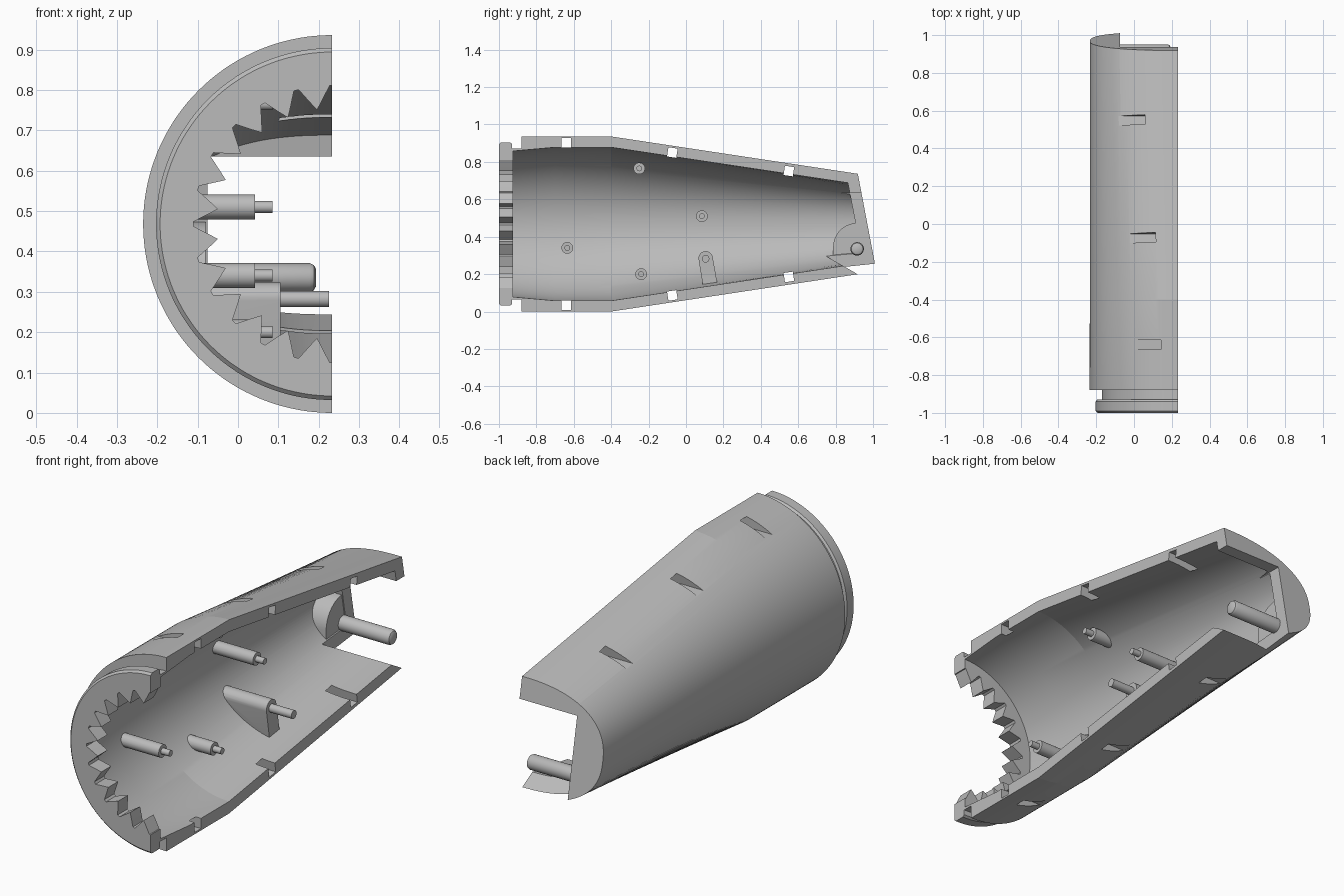
import bpy, bmesh, math
from mathutils import Vector

cube = bpy.data.objects.get("Cube")
if cube:
    bpy.data.objects.remove(cube)

CUT, AXIS = 0.233, 0.468      # open face in x, axis height in z

grey = bpy.data.materials.new("matte grey")
grey.use_nodes = True
grey.diffuse_color = (0.5, 0.5, 0.5, 1)
grey.node_tree.nodes["Principled BSDF"].inputs["Base Color"].default_value = (0.5, 0.5, 0.5, 1)


def finish(name, bm):
    bmesh.ops.recalc_face_normals(bm, faces=bm.faces)
    mesh = bpy.data.meshes.new(name)
    bm.to_mesh(mesh)
    bm.free()
    mesh.materials.append(grey)
    obj = bpy.data.objects.new(name, mesh)
    bpy.context.collection.objects.link(obj)
    return obj


def skin(bm, rings):
    """Join closed rings of points and cap both ends."""
    rings = [[bm.verts.new(p) for p in ring] for ring in rings]
    n = len(rings[0])
    for a, b in zip(rings, rings[1:]):
        for i in range(n):
            j = (i + 1) % n
            bm.faces.new((a[i], a[j], b[j], b[i]))
    bm.faces.new(rings[0])
    bm.faces.new(rings[-1])


def half_loft(name, stations, end_point, face_x, segs=72):
    """Half body from (y, height radius, depth radius, roundness), with a slanted end."""
    rings = []
    for y, b, a, p in stations:
        ring = []
        for i in range(segs + 1):
            t = math.pi * i / segs
            s, c = max(math.sin(t), 0), math.cos(t)
            if i in (0, segs):
                s = 0
            ring.append((CUT - a * s ** (2 / p), y,
                         AXIS + b * math.copysign(abs(c) ** (2 / p), c)))
        if face_x > CUT:
            ring = [(face_x, y, AXIS + b)] + ring + [(face_x, y, AXIS - b)]
        rings.append(ring)
    bm = bmesh.new()
    skin(bm, rings)
    cut = bmesh.ops.bisect_plane(bm, geom=bm.verts[:] + bm.edges[:] + bm.faces[:],
                                 plane_co=end_point, plane_no=(0, 1, 0.19), clear_outer=True)
    edges = [e for e in cut["geom_cut"] if isinstance(e, bmesh.types.BMEdge)]
    bmesh.ops.holes_fill(bm, edges=edges, sides=0)
    return finish(name, bm)


def prism(name, points, start, end, axis="x"):
    """Extrude an outline along x (points are y, z) or along y (points are x, z)."""
    place = (lambda u, v, d: (d, u, v)) if axis == "x" else (lambda u, v, d: (u, d, v))
    bm = bmesh.new()
    skin(bm, [[place(u, v, d) for u, v in points] for d in (start, end)])
    return finish(name, bm)


def arc(cy, cz, r, first=0, last=360, n=32):
    full = last - first == 360
    return [(cy + r * math.cos(math.radians(first + (last - first) * i / n)),
             cz + r * math.sin(math.radians(first + (last - first) * i / n)))
            for i in range(n if full else n + 1)]


def combine(obj, tool, operation, keep=False):
    """Apply a boolean and, unless it is needed again, remove the tool."""
    mod = obj.modifiers.new("cut", "BOOLEAN")
    mod.operation, mod.solver, mod.object = operation, "EXACT", tool
    bpy.context.view_layer.update()
    with bpy.context.temp_override(object=obj, active_object=obj, selected_objects=[obj]):
        bpy.ops.object.modifier_apply(modifier=mod.name)
    if not keep:
        bpy.data.objects.remove(tool)


# Tapered half shell with a front flange and groove
outer = [(-1.0, .426, .426, 2), (-.99, .436, .436, 2), (-.94, .436, .436, 2),
         (-.93, .428, .428, 2), (-.93, .403, .403, 2), (-.88, .403, .403, 2),
         (-.88, .468, .468, 2), (-.4, .468, .467, 2), (1.1, .241, .467, 2.5)]
shell = half_loft("half_shell", outer, (0, .92, .73), CUT)

# Hollow interior
inner = [(-.925, .39, .39, 2), (-.7, .41, .41, 2), (-.4, .41, .41, 2), (1.1, .185, .405, 2.5)]
cavity = half_loft("cavity", inner, (0, .865, .69), .3)

# Mounting pegs, each with a thin tip, trimmed to the inner wall
parts = []
for i, (y, z) in enumerate([(-.25, .765), (.085, .51), (-.635, .34), (-.24, .2)], 1):
    peg = prism(f"peg_{i}", arc(y, z, .031), -.3, .042)
    combine(peg, cavity, "INTERSECT", keep=True)
    parts += [peg, prism(f"peg_tip_{i}", arc(y, z, .015, n=20), .03, .085)]

# Tilted rib with a long pin
rib = prism("rib", arc(.105, .285, .038, 10, 190, 16) + [(.10, .08), (.18, .08)], -.3, .105)
combine(rib, cavity, "INTERSECT", keep=True)
parts += [rib, prism("rib_pin", arc(.105, .282, .02), .09, .225)]

# Rounded boss left standing in the rear of the cavity
boss = prism("boss", arc(.915, .345, .128, 0, 180) + [(.787, .15), (1.043, .15)], -.4, -.08)
combine(cavity, boss, "DIFFERENCE")
combine(shell, cavity, "DIFFERENCE")

# Rear hinge pin with a rounded end
bm = bmesh.new()
skin(bm, [[(x, y, z) for y, z in arc(.915, .335, r)]
          for x, r in ((-.12, .036), (.178, .036), (.188, .031), (.193, .022))])
parts.append(finish("hinge_pin", bm))

# Toothed opening in the front flange
teeth = []
for k in range(24):
    for offset, r in ((-7.5, .285), (-4.5, .308), (-1, .343), (1, .343), (4.5, .308)):
        t = math.radians(15 * k + offset)
        teeth.append((CUT + r * math.sin(t), AXIS + r * math.cos(t)))
combine(shell, prism("tooth_cutter", teeth, -1.1, -.9, "y"), "DIFFERENCE")

# Rear opening
opening = [(1.2, .635), (.75, .635), (.75, .295), (.8, .267), (.905, .207), (1, .14), (1.2, .14)]
combine(shell, prism("rear_cutter", opening, -.075, .4), "DIFFERENCE")

# Clip slots through the upper and lower edges
for y, h, tilt in ((-.64, .434, 0), (-.073, .382, .15), (.55, .283, .15)):
    for side in (1, -1):
        centre = Vector((y, AXIS + side * h))
        along = Vector((math.cos(tilt), -side * math.sin(tilt))) * .025
        up = Vector((-along.y, along.x))
        square = [tuple(centre + a * along + b * up)
                  for a, b in ((-1, -1), (1, -1), (1, 1), (-1, 1))]
        combine(shell, prism("slot_cutter", square, -.5, .4), "DIFFERENCE")

# Smooth curves, sharp edges
for obj in parts + [shell]:
    bpy.ops.object.select_all(action="DESELECT")
    obj.select_set(True)
    bpy.context.view_layer.objects.active = obj
    bpy.ops.object.shade_smooth_by_angle(angle=math.radians(8 if obj is shell else 30))
